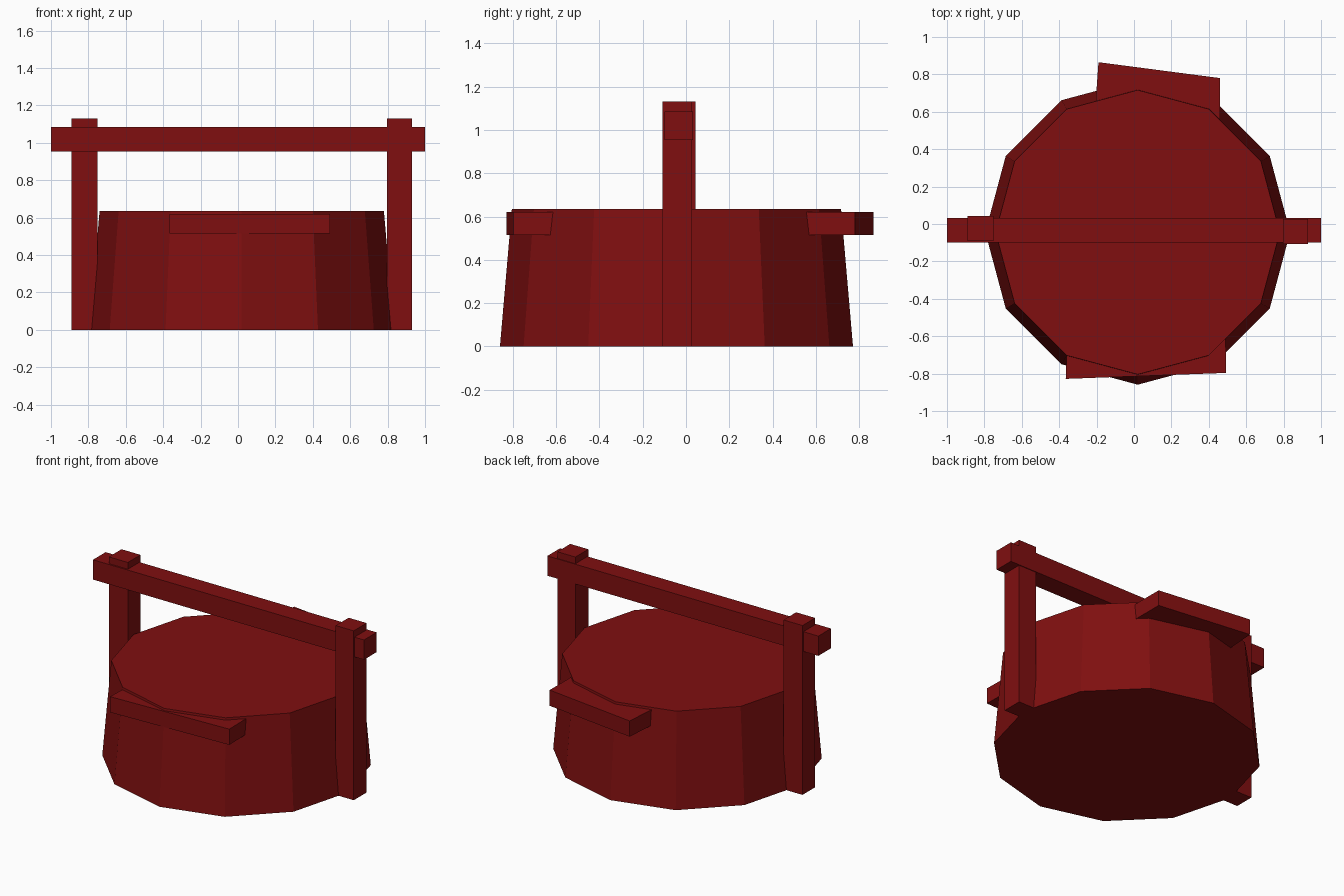
import bpy
import bmesh
import math
from mathutils import Matrix

cube = bpy.data.objects.get("Cube")
if cube:
    bpy.data.objects.remove(cube, do_unlink=True)

# One dark red finish for every part
red = bpy.data.materials.new("dark_red")
red.use_nodes = True
colour = (0.215, 0.0048, 0.005, 1)
red.diffuse_color = colour
red.node_tree.nodes["Principled BSDF"].inputs["Base Color"].default_value = colour


def finish(name, bm):
    bmesh.ops.recalc_face_normals(bm, faces=bm.faces)
    mesh = bpy.data.meshes.new(name)
    bm.to_mesh(mesh)
    bm.free()
    mesh.materials.append(red)
    obj = bpy.data.objects.new(name, mesh)
    bpy.context.collection.objects.link(obj)
    return obj


def prism(name, outline, z0, z1):
    """Extrude a flat outline from z0 up to z1."""
    bm = bmesh.new()
    base = bm.faces.new([bm.verts.new((x, y, z0)) for x, y in outline])
    top = bmesh.ops.extrude_face_region(bm, geom=[base])["geom"]
    verts = [v for v in top if isinstance(v, bmesh.types.BMVert)]
    bmesh.ops.translate(bm, verts=verts, vec=(0, 0, z1 - z0))
    return finish(name, bm)


def box(name, x0, x1, y0, y1, z0, z1):
    return prism(name, [(x0, y0), (x1, y0), (x1, y1), (x0, y1)], z0, z1)


# Tapered twelve-sided tub with a flat lid
HEIGHT = 0.635
bm = bmesh.new()
bmesh.ops.create_cone(
    bm, cap_ends=True, segments=12, radius1=0.815, radius2=0.76, depth=HEIGHT,
    matrix=Matrix.Translation((0.02, -0.044, HEIGHT / 2))
    @ Matrix.Rotation(math.radians(30), 4, "Z"))
finish("tub", bm)

# Upright posts and the carrying bar across them
box("right_post", -0.89, -0.75, -0.09, 0.043, 0, 1.13)
box("left_post", 0.797, 0.93, -0.108, 0.028, 0, 1.13)
box("carrying_bar", -1, 1, -0.1, 0.033, 0.953, 1.085)

# Slightly crooked grips, let into the tub wall
prism("front_grip", [(-0.365, -0.828), (0.493, -0.796), (0.488, -0.52), (-0.355, -0.56)],
      0.515, 0.62)
prism("back_grip", [(-0.19, 0.865), (0.46, 0.78), (0.46, 0.47), (-0.212, 0.55)],
      0.515, 0.62)
